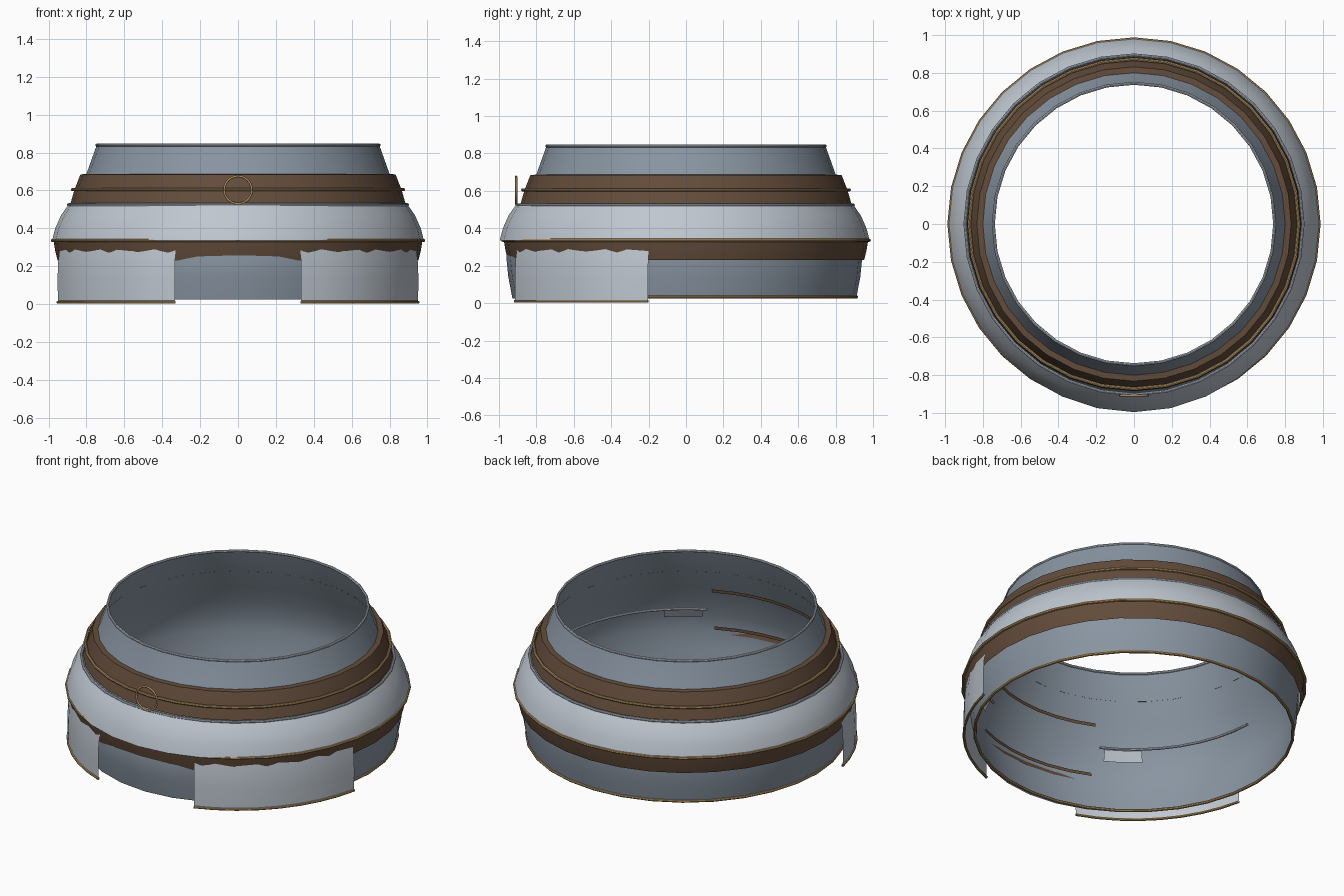
import bpy
import math
from math import cos, sin, pi, radians

cube = bpy.data.objects.get("Cube")
if cube:
    bpy.data.objects.remove(cube, do_unlink=True)


def material(name, rgb):
    m = bpy.data.materials.new(name)
    m.use_nodes = True
    m.diffuse_color = (*rgb, 1)
    bsdf = m.node_tree.nodes["Principled BSDF"]
    bsdf.inputs["Base Color"].default_value = (*rgb, 1)
    bsdf.inputs["Roughness"].default_value = 0.6
    return m


STEEL = material("blue_grey_steel", (0.25, 0.30, 0.36))
SILVER = material("pale_silver", (0.52, 0.57, 0.63))
LEATHER = material("brown_leather", (0.125, 0.073, 0.044))
GOLD = material("dull_gold", (0.45, 0.29, 0.125))


def lathe(name, profile, mat, start=0, end=360, steps=32, bulge=0.0, closed=False):
    """Sweep (radius, z) points about z; angles in degrees from the front, toward +x.
    A third value in a point pushes it outward at the front."""
    full = end - start == 360
    cols = steps if full else steps + 1
    n = len(profile)
    verts, faces = [], []
    for i in range(cols):
        a = radians(start + (end - start) * i / steps)
        front = max(0, cos(a)) ** 8
        for p in profile:
            r = p[0] + front * (p[2] if len(p) > 2 else bulge)
            verts.append((r * sin(a), -r * cos(a), p[1]))
    for i in range(steps):
        j = (i + 1) % cols
        for k in range(n if closed else n - 1):
            l = (k + 1) % n
            faces.append((i * n + k, j * n + k, j * n + l, i * n + l))
    mesh = bpy.data.meshes.new(name)
    mesh.from_pydata(verts, [], faces)
    mesh.materials.append(mat)
    obj = bpy.data.objects.new(name, mesh)
    bpy.context.collection.objects.link(obj)
    bpy.ops.object.select_all(action='DESELECT')
    obj.select_set(True)
    bpy.context.view_layer.objects.active = obj
    bpy.ops.object.shade_smooth_by_angle(angle=radians(40))
    return obj


def trim(name, radius, z, thick, mat, **kw):
    """Round piping that follows a ring or arc."""
    circle = [(radius + thick * cos(t * pi / 4), z + thick * sin(t * pi / 4)) for t in range(8)]
    return lathe(name, circle, mat, closed=True, **kw)


# Main open shell, slightly fuller at the lower front
lathe("collar_shell", [(0.91, 0.025, 0.018), (0.932, 0.14, 0.018), (0.943, 0.25, 0.018),
                       (0.94, 0.34), (0.905, 0.45), (0.865, 0.55), (0.803, 0.68),
                       (0.745, 0.842)], STEEL)
trim("top_rim", 0.745, 0.84, 0.008, SILVER)
trim("bottom_rim", 0.911, 0.033, 0.009, GOLD)

# Leather bands
lathe("lower_band", [(0.952, 0.23), (0.965, 0.28), (0.974, 0.335)], LEATHER)
lathe("upper_band", [(0.885, 0.53), (0.863, 0.605), (0.832, 0.685), (0.80, 0.687)], LEATHER)
trim("upper_band_cord", 0.873, 0.605, 0.009, GOLD)

# Pale shoulder plate with its piping
lathe("shoulder_plate", [(0.982, 0.335), (0.965, 0.40), (0.934, 0.47), (0.895, 0.525)],
      SILVER, bulge=0.014)
trim("shoulder_lower_cord", 0.979, 0.336, 0.009, GOLD)
trim("shoulder_upper_rim", 0.895, 0.525, 0.008, SILVER, bulge=0.008)

# Hanging front plates, one on each side
for side, s in (("left", 1), ("right", -1)):
    a, b = sorted((s * 20, s * 78))
    lathe(side + "_skirt_plate", [(0.972, 0.008), (0.974, 0.14), (0.970, 0.23), (0.962, 0.29)],
          SILVER, a, b, 8)
    trim(side + "_skirt_cord", 0.972, 0.01, 0.008, GOLD, start=a, end=b, steps=8)
    # Inner fixing rail and small tab
    a, b = sorted((s * 27, s * 88))
    trim(side + "_inner_rail", 0.872, 0.415, 0.008, SILVER, start=a, end=b, steps=8)
    a, b = sorted((s * 29, s * 43))
    lathe(side + "_inner_tab", [(0.91, 0.35), (0.88, 0.41)], SILVER, a, b, 3)

# Narrow strips of leather showing inside the front
lathe("inner_upper_strip", [(0.848, 0.535), (0.846, 0.555)], LEATHER, -25, 25, 6)
lathe("inner_lower_strip", [(0.937, 0.26), (0.937, 0.28)], LEATHER, -25, 25, 6)

# Front ring
bpy.ops.mesh.primitive_torus_add(major_radius=0.073, minor_radius=0.006, major_segments=24,
                                 minor_segments=8, location=(0, -0.908, 0.603),
                                 rotation=(pi / 2, 0, 0))
ring = bpy.context.object
ring.name = "front_ring"
ring.data.materials.append(GOLD)
bpy.ops.object.shade_smooth()
